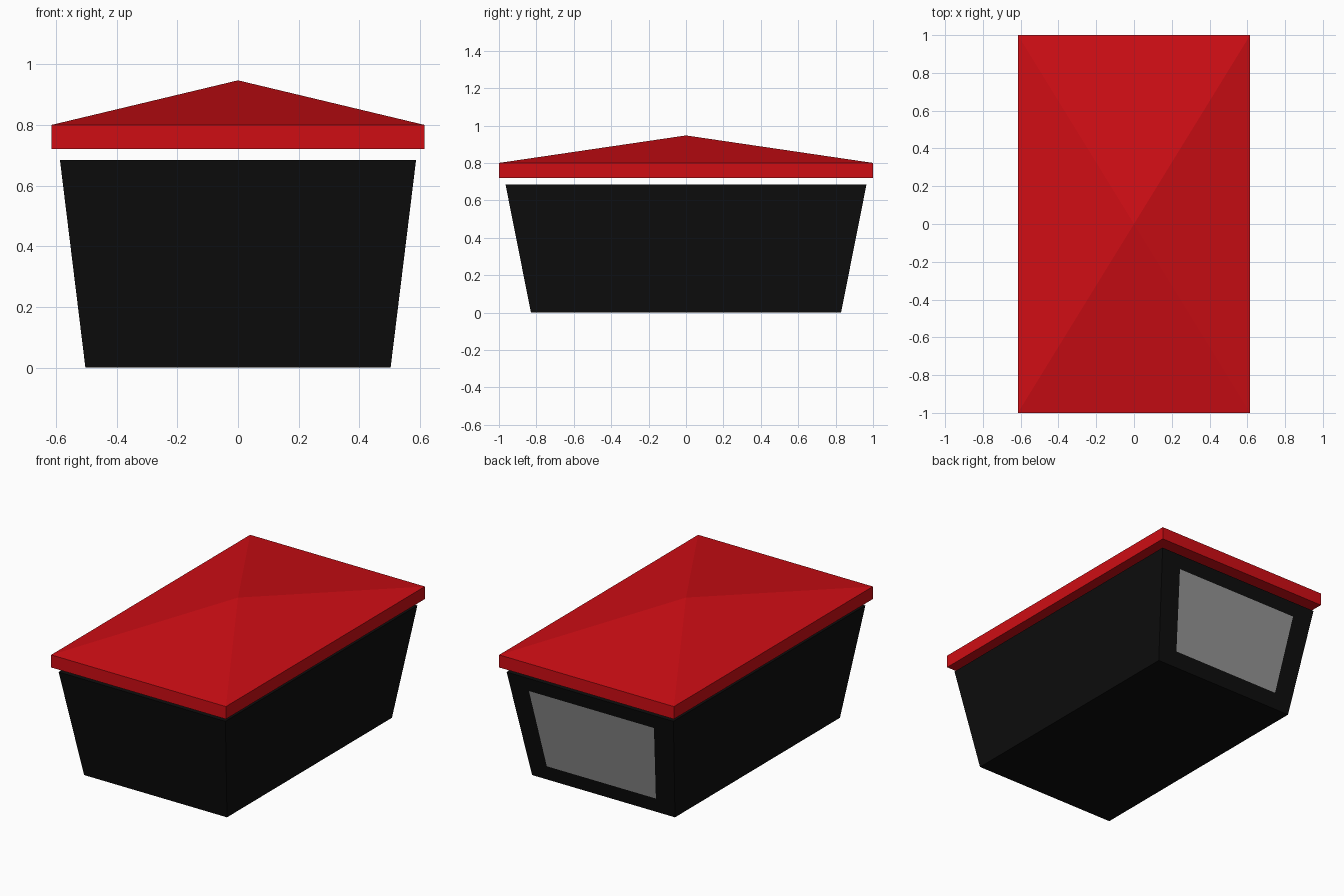
import bpy, bmesh

if "Cube" in bpy.data.objects:
    bpy.data.objects.remove(bpy.data.objects["Cube"])

BOTTOM, TOP, HEIGHT = (0.503, 0.829), (0.587, 0.965), 0.685


def material(name, color):
    m = bpy.data.materials.new(name)
    m.diffuse_color = (*color, 1)
    m.use_nodes = True
    m.node_tree.nodes["Principled BSDF"].inputs["Base Color"].default_value = m.diffuse_color
    return m


def make_object(name, bm, mat):
    bmesh.ops.recalc_face_normals(bm, faces=bm.faces)
    mesh = bpy.data.meshes.new(name)
    bm.to_mesh(mesh)
    bm.free()
    mesh.materials.append(mat)
    obj = bpy.data.objects.new(name, mesh)
    bpy.context.collection.objects.link(obj)
    return obj


def ring(bm, half, z):
    hx, hy = half
    return [bm.verts.new((sx * hx, sy * hy, z))
            for sx, sy in ((-1, -1), (1, -1), (1, 1), (-1, 1))]


def tapered_box(bm, low, z0, high, z1):
    a, b = ring(bm, low, z0), ring(bm, high, z1)
    bm.faces.new(a[::-1])
    for i in range(4):
        j = (i + 1) % 4
        bm.faces.new((a[i], a[j], b[j], b[i]))
    return bm.faces.new(b)


black = material("black", (0.004, 0.004, 0.004))
red = material("red", (0.62, 0.004, 0.007))
grey = material("label_grey", (0.3, 0.3, 0.3))

# Tapered container
bm = bmesh.new()
tapered_box(bm, BOTTOM, 0, TOP, HEIGHT)
make_object("container", bm, black)

# Lid: shallow slab whose top rises to a low four-sided peak
bm = bmesh.new()
top = tapered_box(bm, (0.615, 1.0), 0.72, (0.615, 1.0), 0.80)
peak = bmesh.ops.poke(bm, faces=[top])["verts"][0]
peak.co.z = 0.947
make_object("lid", bm, red)

# Blank label lying on the sloping back face
bm = bmesh.new()
corners = []
for x, z in ((0.384, 0.096), (-0.384, 0.096), (-0.44, 0.598), (0.44, 0.598)):
    y = BOTTOM[1] + (TOP[1] - BOTTOM[1]) * z / HEIGHT + 0.003
    corners.append(bm.verts.new((x, y, z)))
face = bm.faces.new(corners)
label = make_object("back_label", bm, grey)
if label.data.polygons[0].normal.y < 0:
    label.data.flip_normals()
